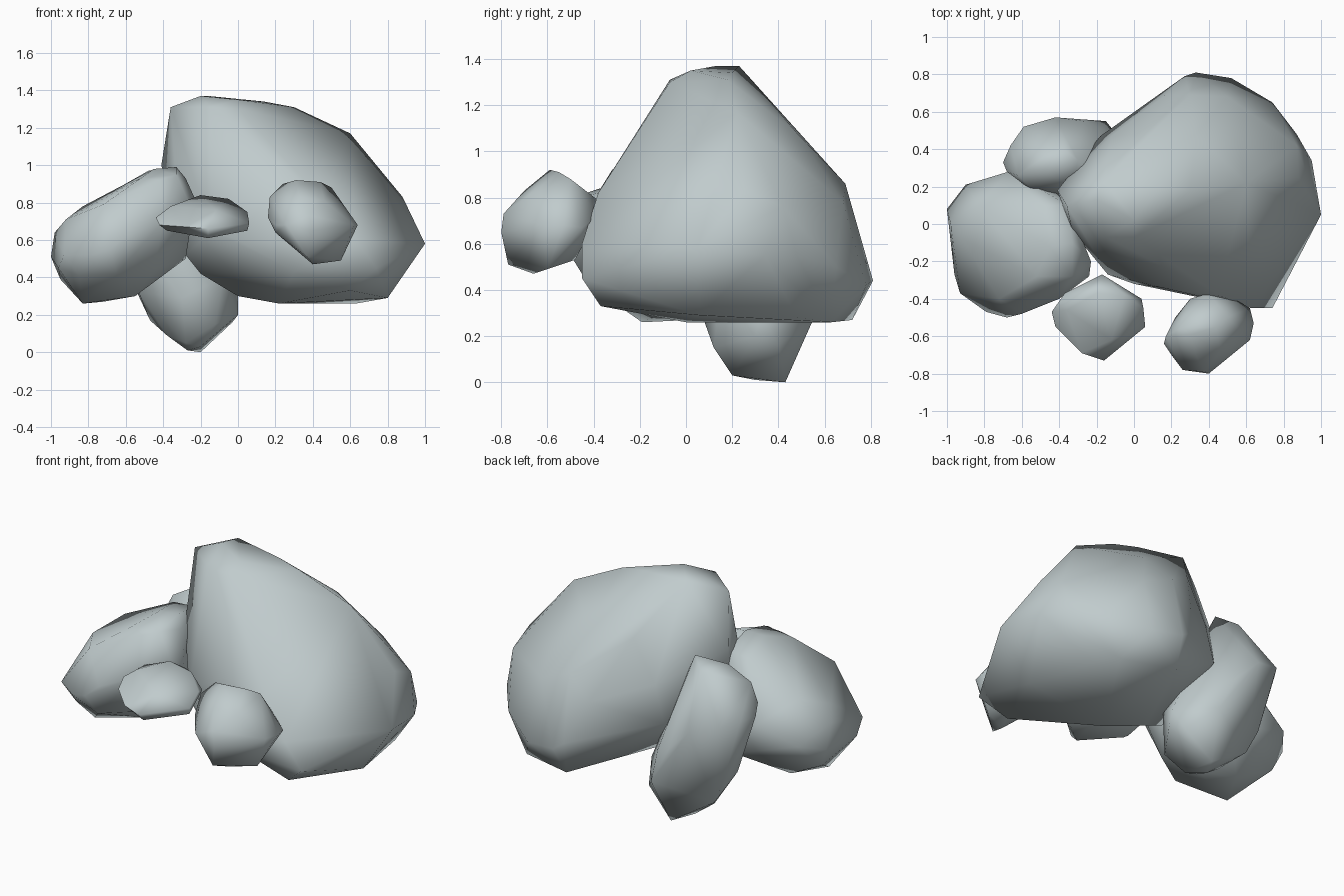
import bpy, bmesh, math

stone = bpy.data.materials.new("grey_stone")
stone.diffuse_color = (0.53, 0.60, 0.61, 1)


def boulder(name, corners):
    """Wrap a convex skin around a few corner points and smooth it."""
    bm = bmesh.new()
    for c in corners:
        bm.verts.new(c)
    bmesh.ops.convex_hull(bm, input=bm.verts[:])
    loose = [v for v in bm.verts if not v.link_faces]
    bmesh.ops.delete(bm, geom=loose, context='VERTS')
    bmesh.ops.recalc_face_normals(bm, faces=bm.faces[:])
    mesh = bpy.data.meshes.new(name)
    bm.to_mesh(mesh)
    bm.free()
    mesh.materials.append(stone)
    ob = bpy.data.objects.new(name, mesh)
    bpy.context.collection.objects.link(ob)
    bpy.ops.object.select_all(action='DESELECT')
    ob.select_set(True)
    bpy.context.view_layer.objects.active = ob
    bpy.ops.object.shade_smooth_by_angle(angle=math.radians(80))
    return ob


# large main rock: crown, flanks, belly
boulder("main_boulder", [
    (-.36, .1, 1.31), (-.2, .13, 1.37), (-.15, -.07, 1.31), (.0, -.07, 1.3),
    (-.16, .23, 1.37), (.0, .02, 1.35), (.14, .2, 1.34), (.3, .18, 1.31),
    (.6, .22, 1.17), (.88, .25, .83), (.87, .42, .76), (1, .05, .58),
    (.95, .34, .55), (.87, .48, .55), (.74, .65, .5), (.52, .78, .42),
    (.33, .81, .44), (.27, .79, .48), (.3, .69, .86), (.5, .68, .78),
    (.17, .69, .72), (.02, .48, 1.07), (.33, .48, 1.08), (-.12, .47, .82),
    (.74, -.45, .45), (.63, -.45, .6), (.45, -.38, .82), (.15, -.34, .82),
    (.6, -.37, .33), (.3, -.38, .43), (.8, .06, .29), (.72, .48, .28),
    (.63, .63, .26), (.3, .72, .27), (.22, .0, .26), (.0, .1, .3),
    (-.2, .0, .42), (-.28, .0, .52), (-.41, .18, 1), (-.18, .47, .6),
    (.0, -.32, .6), (-.14, -.27, .65), (-.33, -.04, .9)])

# leaning rock on the left
boulder("left_boulder", [
    (-1, .08, .51), (-.98, .0, .64), (-.9, .21, .55), (-.83, .1, .78),
    (-.92, -.08, .71), (-.67, .28, .65), (-.5, .1, .94), (-.35, .1, .95),
    (-.45, -.12, .98), (-.33, -.1, .99), (-.28, -.15, .93), (-.33, -.28, .95),
    (-.42, -.32, .92), (-.52, -.28, .93), (-.23, -.2, .82), (-.24, -.28, .75),
    (-.4, -.4, .7), (-.72, -.4, .79), (-.6, -.48, .62), (-.68, -.5, .55),
    (-.79, -.47, .52), (-.93, -.37, .52), (-.96, -.27, .45), (-.85, -.34, .41),
    (-.65, -.42, .42), (-.45, -.3, .44), (-.83, -.19, .26), (-.72, .02, .27),
    (-.95, .05, .39), (-.55, -.1, .3), (-.28, -.1, .5), (-.5, .25, .42)])

# tall rock at the back that touches the ground
boulder("back_boulder", [
    (-.3, .34, 1), (-.4, .42, .95), (-.48, .28, .97), (-.62, .26, .89),
    (-.7, .33, .73), (-.68, .28, .79), (-.66, .42, .72), (-.59, .52, .7),
    (-.42, .57, .65), (-.27, .55, .5), (-.16, .5, .45), (-.52, .16, .75),
    (-.33, .2, .85), (-.53, .26, .32), (-.54, .42, .32), (-.47, .4, .17),
    (-.3, .07, .29), (-.38, .27, .09), (-.28, .2, .05), (-.2, .2, .03),
    (-.2, .43, 0), (-.27, .3, .01), (-.03, .4, .16), (0, .3, .2),
    (0, .33, .3), (-.15, .55, .27), (-.12, .12, .15), (-.08, .15, .4)])

# flat small rock in front, its front edge tipped down
boulder("flat_front_stone", [
    (-.44, -.47, .72), (-.42, -.55, .68), (-.28, -.69, .67), (-.16, -.73, .66),
    (-.16, -.68, .61), (-.38, -.54, .65), (.06, -.55, .69), (.05, -.54, .65),
    (.05, -.45, .75), (.04, -.4, .74), (-.17, -.27, .77), (-.37, -.37, .77),
    (-.2, -.37, .84), (-.05, -.38, .82), (-.12, -.62, .76), (-.36, -.46, .78),
    (-.1, -.45, .63), (-.3, -.4, .67)])

# round small rock in front
boulder("round_front_stone", [
    (.16, -.64, .72), (.17, -.6, .83), (.24, -.56, .9), (.31, -.59, .92),
    (.44, -.55, .91), (.5, -.5, .88), (.64, -.53, .68), (.62, -.62, .68),
    (.62, -.45, .67), (.55, -.6, .49), (.4, -.66, .47), (.37, -.77, .51),
    (.2, -.67, .64), (.2, -.7, .68), (.26, -.78, .68), (.4, -.8, .65),
    (.38, -.79, .73), (.33, -.7, .83), (.46, -.68, .81), (.5, -.38, .72),
    (.4, -.37, .78), (.3, -.4, .75), (.45, -.48, .53), (.22, -.5, .72)])
